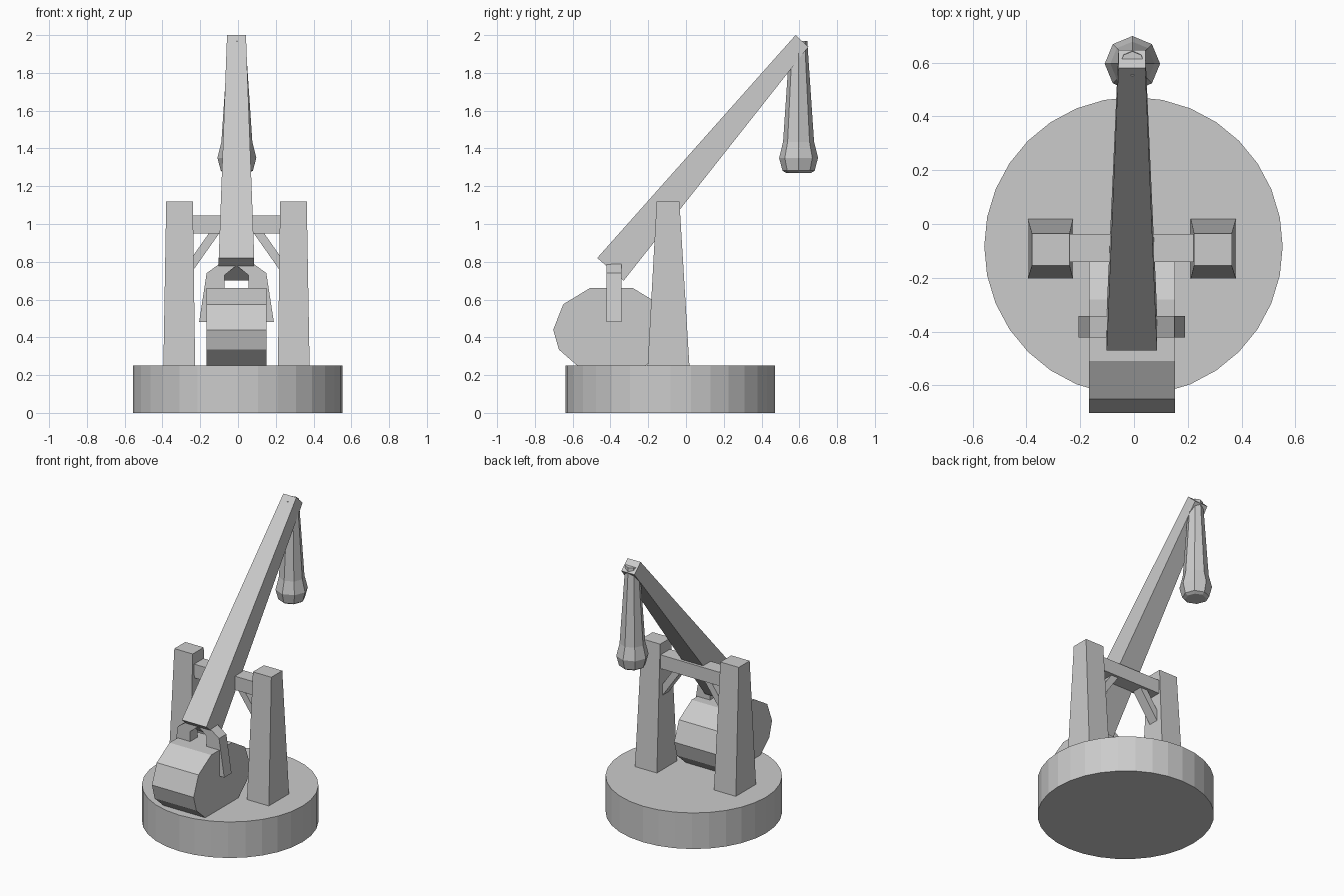
import bpy, bmesh, math

if "Cube" in bpy.data.objects:
    bpy.data.objects.remove(bpy.data.objects["Cube"])

grey = bpy.data.materials.new("plain grey")
grey.diffuse_color = (0.6, 0.6, 0.6, 1)
grey.use_nodes = True
grey.node_tree.nodes["Principled BSDF"].inputs["Base Color"].default_value = grey.diffuse_color
CX = -0.008  # centre line of the machine


def finish(name, bm):
    bmesh.ops.recalc_face_normals(bm, faces=bm.faces)
    me = bpy.data.meshes.new(name)
    bm.to_mesh(me)
    bm.free()
    me.materials.append(grey)
    ob = bpy.data.objects.new(name, me)
    bpy.context.collection.objects.link(ob)
    return ob


def loft(name, rings):
    """Skin a list of equal-length point rings and cap both ends."""
    bm = bmesh.new()
    vs = [[bm.verts.new(p) for p in r] for r in rings]
    n = len(vs[0])
    for a, b in zip(vs, vs[1:]):
        for i in range(n):
            j = (i + 1) % n
            bm.faces.new((a[i], a[j], b[j], b[i]))
    bm.faces.new(vs[0])
    bm.faces.new(vs[-1])
    return finish(name, bm)


def rect(x0, x1, y0, y1, z):
    return [(x0, y0, z), (x1, y0, z), (x1, y1, z), (x0, y1, z)]


def circle(cx, cy, r, z, n):
    return [(cx + r * math.cos(2 * math.pi * i / n),
             cy + r * math.sin(2 * math.pi * i / n), z) for i in range(n)]


def plate_xz(name, pts, y0, y1):
    return loft(name, [[(x, y, z) for x, z in pts] for y in (y0, y1)])


# Round base
loft("base", [circle(-0.002, -0.083, 0.555, z, 32) for z in (0, 0.25)])

# Tapered posts and diagonal braces on both sides
for s, side in ((-1, "left"), (1, "right")):
    loft(side + "_post", [
        rect(CX + s * 0.219, CX + s * 0.387, -0.203, 0.018, 0.25),
        rect(CX + s * 0.231, CX + s * 0.372, -0.155, -0.035, 1.12)])
    plate_xz(side + "_brace", [(CX + s * x, z) for x, z in (
        (0.14, 0.96), (0.24, 0.817), (0.24, 0.74), (0.085, 0.96))],
        -0.125, -0.055)

# Crossbar axle
loft("crossbar", [rect(CX - 0.24, CX + 0.24, -0.141, -0.038, z)
                  for z in (0.95, 1.045)])

# Tapered throwing arm
ends = []
for hw, (ya, za), (yb, zb) in (
        (0.094, (-0.47, 0.82), (-0.33, 0.70)),
        (0.05, (0.58, 2.0), (0.648, 1.938))):
    ends.append([(CX - hw, ya, za), (CX + hw, ya, za),
                 (CX + hw, yb, zb), (CX - hw, yb, zb)])
loft("throwing_arm", ends)

# Faceted counterweight
half = [(0.115, 0.66), (0.255, 0.575), (0.308, 0.44), (0.278, 0.335), (0.175, 0.245)]
profile = [(-0.395 + y, z) for y, z in half] + [(-0.395 - y, z) for y, z in half[::-1]]
loft("counterweight", [[(x, y, z) for y, z in profile]
                       for x in (CX - 0.16, CX + 0.16)])

# Arched hanger holding the counterweight
outer = [(0.198, 0.48), (0.158, 0.74), (0.085, 0.793)]
inner = [(0.063, 0.73), (0.063, 0.65), (0.13, 0.48)]
arch = ([(CX - x, z) for x, z in outer] + [(CX + x, z) for x, z in outer[::-1]]
        + [(CX + x, z) for x, z in inner[::-1]] + [(CX, 0.78)]
        + [(CX - x, z) for x, z in inner])
plate_xz("hanger", arch, -0.422, -0.342)

# Hanging sling with a swollen pouch
loft("sling", [circle(-0.006, 0.596, r, z, 8) for z, r in (
    (1.27, 0.065), (1.282, 0.085), (1.35, 0.103), (1.435, 0.082), (1.97, 0.046))])
